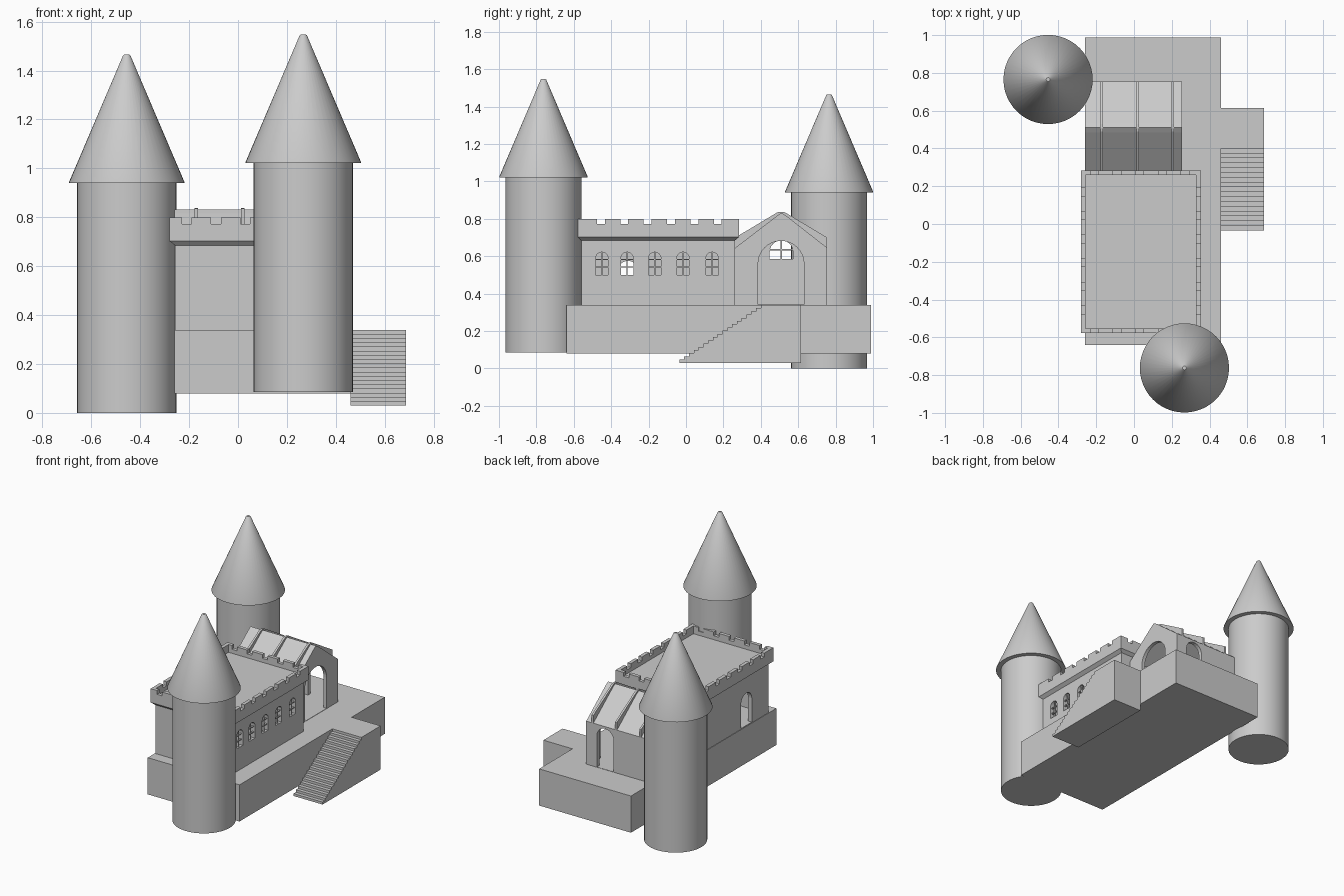
import bpy, bmesh, math

if "Cube" in bpy.data.objects:
    bpy.data.objects.remove(bpy.data.objects["Cube"])


def make(name, bm):
    bmesh.ops.recalc_face_normals(bm, faces=bm.faces)
    me = bpy.data.meshes.new(name)
    bm.to_mesh(me)
    bm.free()
    ob = bpy.data.objects.new(name, me)
    bpy.context.collection.objects.link(ob)
    return ob


def prism(name, pts, lo, hi, axis='x'):
    """Extrude a (horizontal, z) profile along x or y."""
    bm = bmesh.new()
    def place(u, z, t):
        return (t, u, z) if axis == 'x' else (u, t, z)
    a = [bm.verts.new(place(u, z, lo)) for u, z in pts]
    b = [bm.verts.new(place(u, z, hi)) for u, z in pts]
    bm.faces.new(a)
    bm.faces.new(b[::-1])
    for i in range(len(pts)):
        j = (i + 1) % len(pts)
        bm.faces.new((a[i], b[i], b[j], a[j]))
    return make(name, bm)


def box(name, x0, x1, y0, y1, z0, z1):
    return prism(name, [(y0, z0), (y1, z0), (y1, z1), (y0, z1)], x0, x1)


def arch(c, w, z0, z1, n=12):
    """Round-headed opening profile."""
    r = w / 2
    head = [(c + r * math.cos(math.pi * i / n), z1 - r + r * math.sin(math.pi * i / n))
            for i in range(n + 1)]
    return [(c - r, z0), (c + r, z0)] + head


def cut(ob, cutters):
    for c in cutters:
        m = ob.modifiers.new("cut", 'BOOLEAN')
        m.operation = 'DIFFERENCE'
        m.solver = 'EXACT'
        m.object = c
    dg = bpy.context.evaluated_depsgraph_get()
    dg.update()
    me = bpy.data.meshes.new_from_object(ob.evaluated_get(dg))
    ob.modifiers.clear()
    ob.data = me
    for c in cutters:
        bpy.data.objects.remove(c)
    return ob


def lathe(name, x, y, profile, n=48):
    bm = bmesh.new()
    rings = [[bm.verts.new((x + r * math.cos(2 * math.pi * i / n),
                            y + r * math.sin(2 * math.pi * i / n), z)) for i in range(n)]
             for r, z in profile]
    for a, b in zip(rings, rings[1:]):
        for i in range(n):
            j = (i + 1) % n
            bm.faces.new((a[i], a[j], b[j], b[i]))
    bm.faces.new(rings[0])
    bm.faces.new(rings[-1])
    ob = make(name, bm)
    bpy.context.view_layer.objects.active = ob
    ob.select_set(True)
    bpy.ops.object.shade_smooth_by_angle(angle=math.radians(30))
    ob.select_set(False)
    return ob


# round towers with conical roofs
for label, x, y, z0, z1 in (("back", -0.455, 0.765, 0.0, 0.94), ("front", 0.267, -0.762, 0.085, 1.022)):
    lathe(label + "_tower", x, y, [(0.203, z0), (0.203, z1)])
    lathe(label + "_tower_roof", x, y, [(0.236, z1), (0.236, z1 + 0.004), (0.015, z1 + 0.522), (0.010, z1 + 0.526)])

# platform, landing and stairs
box("platform", -0.26, 0.46, -0.64, 0.988, 0.08, 0.34)
n, y0, y1, z0, z1 = 18, -0.035, 0.40, 0.03, 0.34
stair = [(0.615, z0), (0.615, z1)]
for i in range(n, 0, -1):
    ya = y0 + (y1 - y0) * (i - 1) / (n - 1)
    stair += [(ya, z0 + (z1 - z0) * i / n), (ya, z0 + (z1 - z0) * (i - 1) / n)]
prism("stairs", stair, 0.46, 0.688)

# hall walls with windows and a side door
X0, X1, Y0, Y1 = -0.257, 0.33, -0.56, 0.262
win_y = (-0.45, -0.315, -0.167, -0.016, 0.14)
hall = box("hall_walls", X0, X1, Y0, Y1, 0.335, 0.69)
cut(hall, [box("hall_void", X0 + .03, X1 - .03, Y0 + .03, Y1 - .03, 0.345, 0.68)]
    + [prism("window_cut", arch(y, 0.066, 0.50, 0.622), X1 - .06, X1 + .03) for y in win_y]
    + [prism("door_cut", arch(-0.31, 0.12, 0.345, 0.575), X0 - .03, X0 + .06)])

# window bars
for y in win_y:
    box("window_mullion", X1 - .02, X1 - .008, y - .003, y + .003, 0.50, 0.62)
    for z in (0.542, 0.582):
        box("window_crossbar", X1 - .02, X1 - .008, y - .032, y + .032, z - .003, z + .003)

# parapet: flared foot, sunken roof, notches on all four sides
bm = bmesh.new()
rings = []
for x0, x1, ya, yb, z in ((X0, X1, Y0, Y1, .685), (-.281, .354, -.578, .284, .703), (-.281, .354, -.578, .284, .80)):
    rings.append([bm.verts.new(p) for p in ((x0, ya, z), (x1, ya, z), (x1, yb, z), (x0, yb, z))])
bm.faces.new(rings[0])
bm.faces.new(rings[2])
for a, b in zip(rings, rings[1:]):
    for i in range(4):
        j = (i + 1) % 4
        bm.faces.new((a[i], a[j], b[j], b[i]))
parapet = make("parapet", bm)
cut(parapet, [box("roof_cut", -.256, .329, -.553, .259, 0.745, 0.85)]
    + [box("notch_cut", -.4, .5, y - .021, y + .021, 0.773, 0.86)
       for y in (-.455, -.33, -.205, -.08, .045, .17)]
    + [box("notch_cut", x - .02, x + .02, -.7, .4, 0.773, 0.87)
       for x in (-.21, -.09, .03, .15, .27)])

# gatehouse: hollow gabled block with arches
GX0, GX1 = -0.259, 0.254
gable = [(0.263, 0.335), (0.755, 0.335), (0.755, 0.645), (0.538, 0.815),
         (0.51, 0.832), (0.485, 0.815), (0.263, 0.645)]
inner = [(0.29, 0.342), (0.728, 0.342), (0.728, 0.635), (0.51, 0.795), (0.29, 0.635)]
gate = prism("gatehouse", gable, GX0, GX1)
cut(gate, [prism("gate_void", inner, GX0 + .025, GX1 - .025),
           prism("gate_arch_cut", arch(0.508, 0.245, 0.342, 0.682, 20), GX1 - .05, GX1 + .05),
           prism("gate_window_cut", arch(0.51, 0.125, 0.585, 0.685), GX0 - .05, GX0 + .05),
           prism("gate_back_cut", arch(0.105, 0.13, 0.342, 0.63), 0.70, 0.80, 'y')])
box("gate_window_mullion", GX0 + .008, GX0 + .02, .506, .514, .585, .685)
box("gate_window_crossbar", GX0 + .008, GX0 + .02, .448, .572, .632, .640)

# tapering roof ribs, both slopes
for x in (-0.17, 0.02, 0.205):
    for s in (1, -1):
        pts = [(0.509 + s * u, z) for u, z in ((0, .82), (.246, .64), (.246, .70), (.02, .835), (0, .838))]
        prism("roof_rib", pts, x - .007, x + .007)
